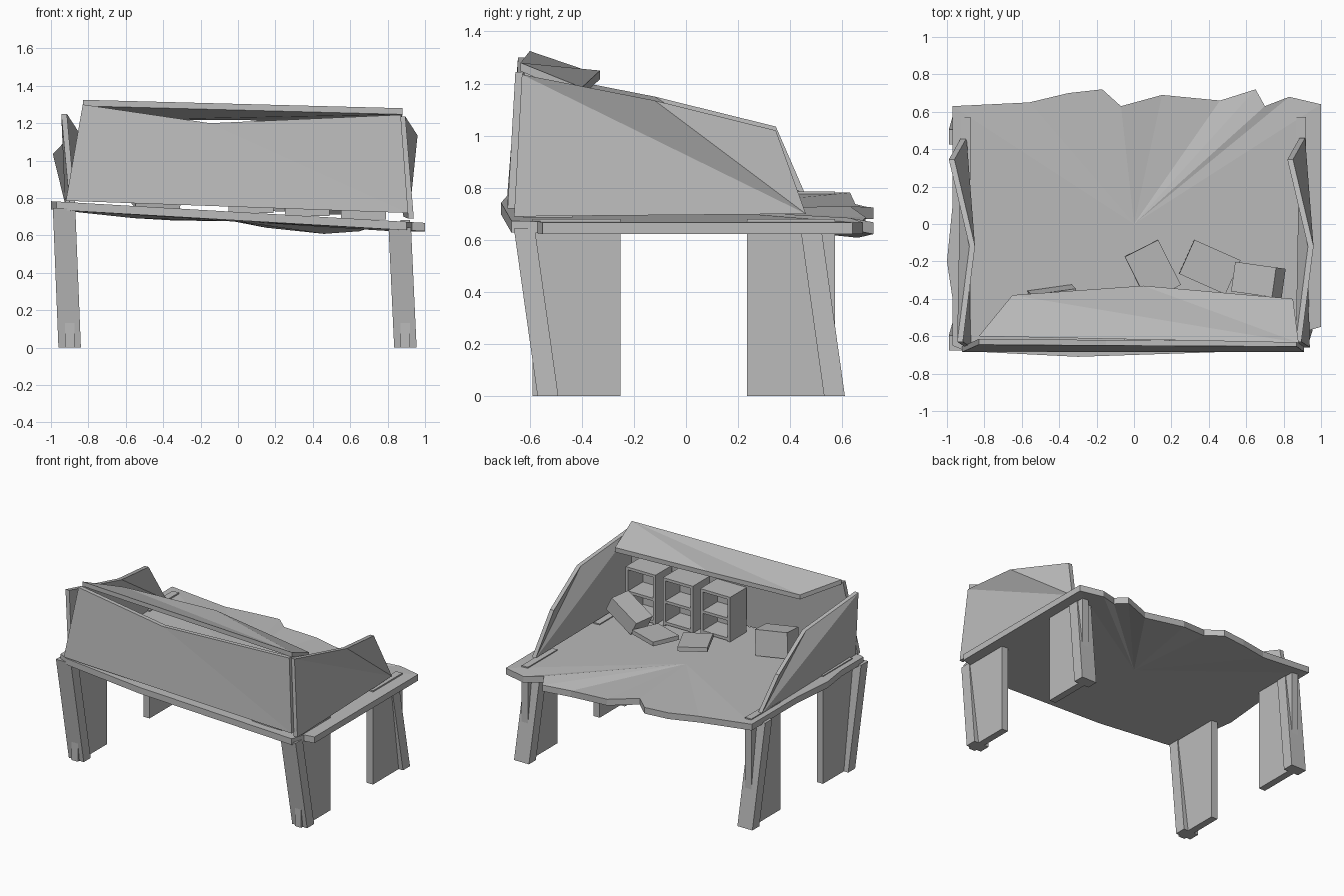
import bpy, bmesh, math
from mathutils import Vector, Matrix

if "Cube" in bpy.data.objects:
    bpy.data.objects.remove(bpy.data.objects["Cube"])

grey = bpy.data.materials.new("plain_grey")
grey.use_nodes = True
COLOUR = (0.5, 0.5, 0.5, 1)
grey.diffuse_color = COLOUR
grey.node_tree.nodes["Principled BSDF"].inputs["Base Color"].default_value = COLOUR


def finish(name, bm):
    bmesh.ops.recalc_face_normals(bm, faces=bm.faces)
    mesh = bpy.data.meshes.new(name)
    bm.to_mesh(mesh)
    bm.free()
    mesh.materials.append(grey)
    obj = bpy.data.objects.new(name, mesh)
    bpy.context.collection.objects.link(obj)
    return obj


def slab(name, outline, offset, centre=None):
    """Thick warped sheet: a triangle fan from the centre or the first point."""
    bm = bmesh.new()
    offset = Vector(offset)
    layers = []
    for shift in (Vector(), offset):
        ring = [bm.verts.new(Vector(p) + shift) for p in outline]
        n = len(ring)
        if centre:
            hub = bm.verts.new(Vector(centre) + shift)
            for i in range(n):
                bm.faces.new((hub, ring[i], ring[(i + 1) % n]))
        else:
            for i in range(1, n - 1):
                bm.faces.new((ring[0], ring[i], ring[i + 1]))
        layers.append(ring)
    a, b = layers
    for i in range(n):
        j = (i + 1) % n
        bm.faces.new((a[i], a[j], b[j], b[i]))
    return finish(name, bm)


def box(name, centre, size, rot=(0, 0, 0)):
    bm = bmesh.new()
    bmesh.ops.create_cube(bm, size=1, matrix=Matrix.Diagonal((*size, 1)))
    obj = finish(name, bm)
    obj.location = centre
    obj.rotation_euler = [math.radians(r) for r in rot]
    return obj


def table_z(x):
    return 0.725 - 0.058 * x


# Table top with a ragged back edge; last value is the sag below the tilted plane
edge = [(-0.97, 0.63, 0), (-0.56, 0.65, 0.02), (-0.35, 0.70, 0.02), (-0.17, 0.72, 0.01),
        (-0.07, 0.63, 0), (0.15, 0.69, 0.03), (0.46, 0.66, 0.045), (0.65, 0.72, 0.02),
        (0.70, 0.63, 0), (0.83, 0.68, 0.01), (1.0, 0.64, 0), (1.0, -0.55, 0),
        (0.93, -0.57, 0), (0.9, -0.67, 0), (0.3, -0.69, 0), (-0.3, -0.71, 0),
        (-0.9, -0.68, 0), (-0.97, -0.65, 0), (-0.97, -0.4, 0), (-1.0, -0.2, 0),
        (-0.97, 0.1, 0)]
slab("table_top", [(x, y, table_z(x) - s) for x, y, s in edge],
     (0, 0, -0.045), centre=(0, 0, 0.72))

# Legs: an upright plate through the top and a leaning post around it
for side, x in (("right", -0.9), ("left", 0.895)):
    top = table_z(x)
    for end, plate_y, post_y in (("front", -0.42, -0.49), ("back", 0.403, 0.61)):
        height = top + 0.008
        box(f"{side}_{end}_leg_plate", (x, plate_y, height / 2), (0.05, 0.337, height))
        h = top - 0.03
        depth = 0.08
        foot = [(x - 0.06, post_y - depth, 0), (x + 0.06, post_y - depth, 0),
                (x + 0.06, post_y, 0), (x - 0.06, post_y, 0)]
        slab(f"{side}_{end}_leg_post", foot, (-0.03, -0.09 * h / 0.64, h))

# Side walls, creased along a fan from the lower back corner
wall = [(0.885, 0.46, 0.70), (0.82, 0.345, 1.02), (0.93, -0.12, 1.135),
        (0.865, -0.63, 1.235), (0.91, -0.66, 0.69)]
slab("left_wall", wall, (0.03, 0, 0))
slab("right_wall", [(x - 1.81, y, z + (0.07 if z < 0.8 else 0.015)) for x, y, z in wall], (0.03, 0, 0))

# Front wall with a dipped upper edge
slab("front_wall", [(0.91, -0.685, 0.72), (0.87, -0.655, 1.245), (-0.15, -0.65, 1.20),
                    (-0.83, -0.645, 1.30), (-0.92, -0.685, 0.785)], (0, 0.03, 0))

# Sloping hood
slab("hood", [(0.88, -0.635, 1.28), (0.85, -0.40, 1.185), (0.05, -0.33, 1.25),
              (-0.65, -0.38, 1.25), (-0.83, -0.60, 1.325)], (0, 0, -0.033))

# Open two-tier shelf units along the front wall
for n in range(3):
    x, y = 0.07 + 0.3 * n, -0.53
    low, high = table_z(x), 1.05
    mid, tall = (low + high) / 2, high - low
    for s in (-1, 1):
        box(f"shelf_{n}_side", (x + s * 0.11, y, mid), (0.02, 0.19, tall))
    for z in (low + 0.02, mid, high - 0.01):
        box(f"shelf_{n}_board", (x, y, z), (0.2, 0.19, 0.02))
    box(f"shelf_{n}_back", (x, y - 0.085, mid), (0.2, 0.02, tall))

# Loose boxes and slabs on the table
box("tilted_box", (0.665, -0.3, 0.80), (0.25, 0.16, 0.11), (0, -28, -8))
box("upright_box", (-0.43, -0.43, 0.835), (0.24, 0.16, 0.18), (8, 6, 8))
box("loose_slab_a", (0.1, -0.25, 0.755), (0.2, 0.27, 0.03), (4, 2, 27))
box("loose_slab_b", (0.405, -0.23, 0.735), (0.27, 0.2, 0.03), (0, 4, -24))
